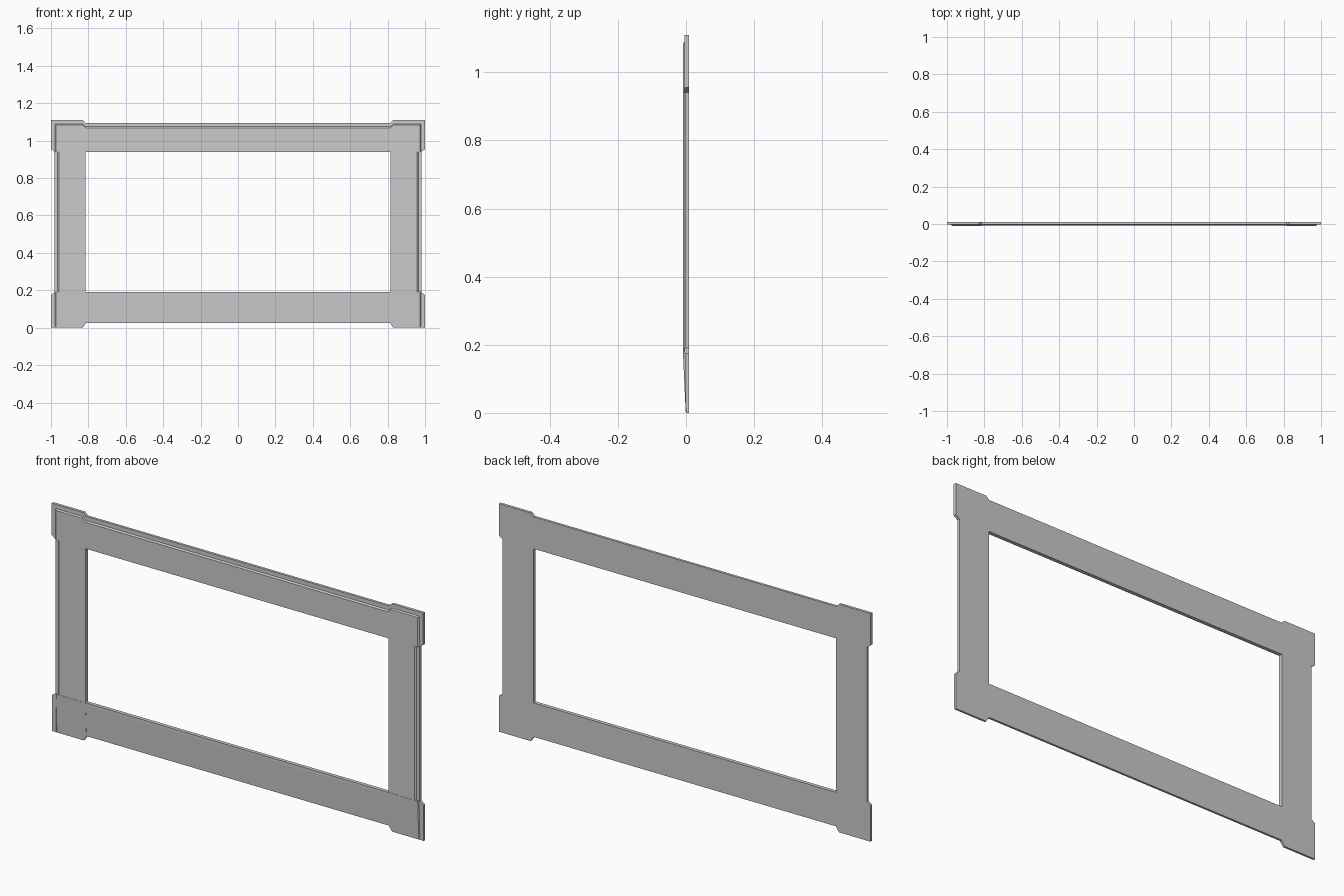
import bpy, bmesh

if "Cube" in bpy.data.objects:
    bpy.data.objects.remove(bpy.data.objects["Cube"])

BACK = 0.0095


def make(name, rings, mirror=False):
    """Loft two matching rings of 3D points into a closed solid."""
    bm = bmesh.new()
    a, b = [[bm.verts.new(p) for p in ring] for ring in rings]
    n = len(a)
    bm.faces.new(a)
    bm.faces.new(b[::-1])
    for i in range(n):
        j = (i + 1) % n
        bm.faces.new((a[i], b[i], b[j], a[j]))
    bmesh.ops.recalc_face_normals(bm, faces=bm.faces)
    mesh = bpy.data.meshes.new(name)
    bm.to_mesh(mesh)
    bm.free()
    obj = bpy.data.objects.new(name, mesh)
    bpy.context.collection.objects.link(obj)
    if mirror:
        mod = obj.modifiers.new("mirror", 'MIRROR')
        mod.use_mirror_merge = False
    return obj


def slab(name, outline, front, back=lambda z: BACK, shrink=lambda x, z: (x, z)):
    """Corner plate: x-z outline between a back and a front depth function."""
    ring_back = [(x, back(z), z) for x, z in outline]
    ring_front = []
    for x, z in outline:
        fx, fz = shrink(x, z)
        ring_front.append((fx, front(fz), fz))
    return make(name, (ring_back, ring_front), True)


# Horizontal rails: y-z profiles run between the corners
def rail(name, profile):
    make(name, [[(x, y, z) for y, z in profile] for x in (-0.815, 0.815)])


rail("top_rail", [(BACK, 0.94), (-0.0085, 0.94), (-0.0085, 1.068),
                  (-0.003, 1.075), (-0.003, 1.095), (BACK, 1.095)])
rail("bottom_rail", [(BACK, 0.025), (-0.001, 0.025), (-0.0085, 0.175),
                     (-0.0085, 0.19), (BACK, 0.19)])

# Side stiles: x-y profile with stepped outer edge
stile = [(-0.815, BACK), (-0.815, -0.0085), (-0.957, -0.0085),
         (-0.964, -0.003), (-0.98, -0.003), (-0.98, BACK)]
make("side_stile", [[(x, y, z) for x, y in stile] for z in (0.19, 0.94)], True)

# Upper corners: backing block and raised plate
slab("upper_corner",
     [(-0.98, 0.94), (-0.815, 0.94), (-0.815, 1.095), (-0.83, 1.11),
      (-1, 1.11), (-1, 0.955)],
     lambda z: -0.004)
slab("upper_corner_plate",
     [(-0.98, 0.94), (-0.815, 0.94), (-0.815, 1.075), (-0.83, 1.09), (-0.98, 1.09)],
     lambda z: -0.0095, lambda z: -0.0035,
     lambda x, z: (max(x, -0.974), z if z < 1 else z - 0.006))

# Lower corners: both layers taper thinner towards the floor
slab("lower_corner",
     [(-0.98, 0.19), (-0.815, 0.19), (-0.815, 0.022), (-0.83, 0),
      (-1, 0), (-1, 0.175)],
     lambda z: -0.0005 - 0.018 * z)
slab("lower_corner_plate",
     [(-0.98, 0.19), (-0.815, 0.19), (-0.815, 0.022), (-0.83, 0.002), (-0.98, 0.002)],
     lambda z: -0.0008 - 0.046 * z, lambda z: 0.0,
     lambda x, z: (max(x, -0.974), z))
